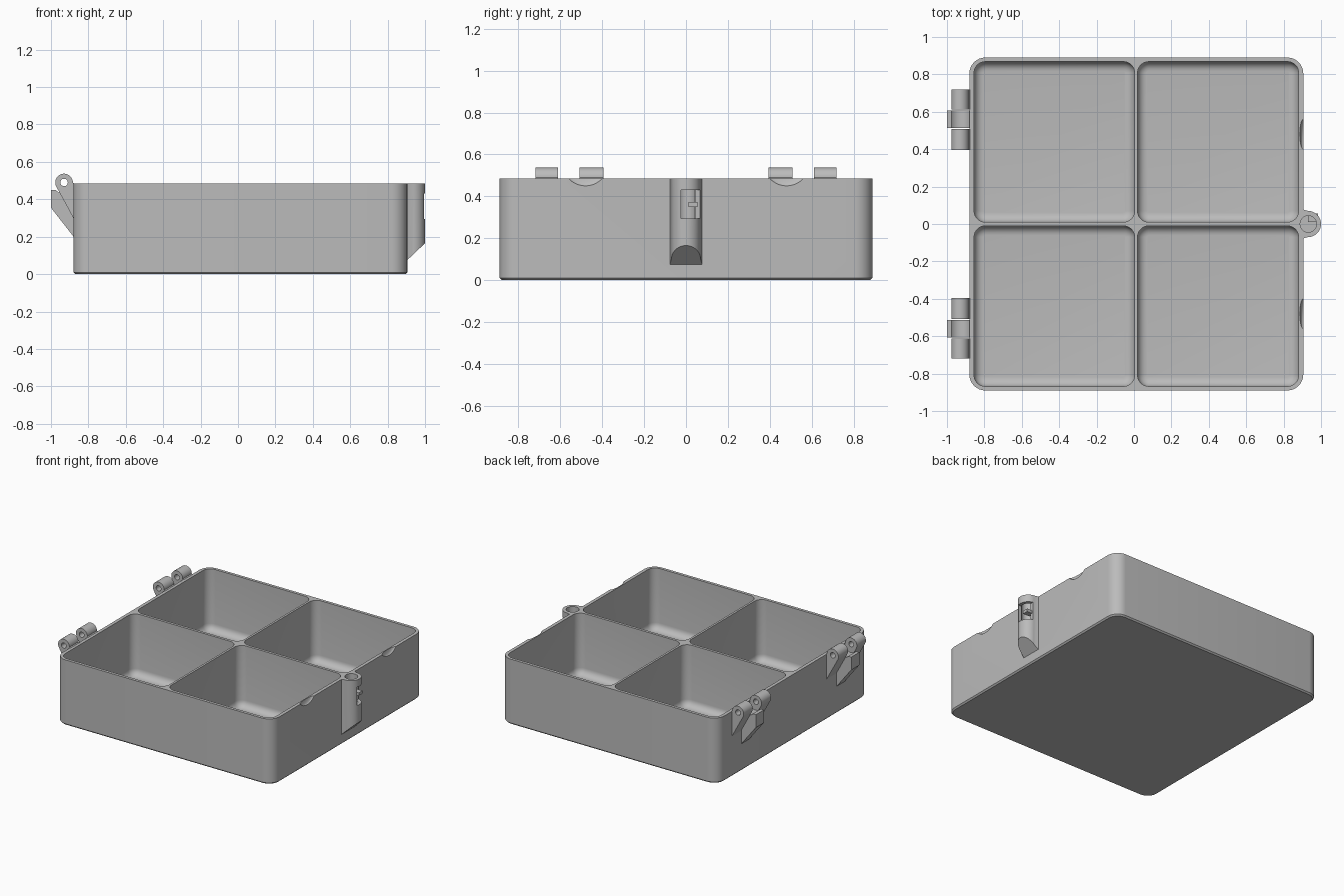
import bpy
import bmesh
from math import cos, sin, pi, radians, sqrt

cube = bpy.data.objects.get("Cube")
if cube:
    bpy.data.objects.remove(cube, do_unlink=True)

grey = bpy.data.materials.new("light grey plastic")
grey.use_nodes = True
colour = (0.5, 0.5, 0.5, 1)
grey.diffuse_color = colour
grey.node_tree.nodes["Principled BSDF"].inputs["Base Color"].default_value = colour


def arc(cx, cy, r, start, end, steps):
    """Points along an arc, angles in degrees."""
    angles = [radians(start + (end - start) * i / steps) for i in range(steps + 1)]
    return [(cx + r * cos(a), cy + r * sin(a)) for a in angles]


def rounded_rect(x0, x1, y0, y1, r, z):
    corners = [(x1 - r, y1 - r), (x0 + r, y1 - r), (x0 + r, y0 + r), (x1 - r, y0 + r)]
    ring = []
    for i, (cx, cy) in enumerate(corners):
        ring += arc(cx, cy, r, 90 * i, 90 * i + 90, 8)
    return [(x, y, z) for x, y in ring]


def loft(name, rings):
    """Closed solid skinned over matching rings."""
    bm = bmesh.new()
    loops = [[bm.verts.new(p) for p in ring] for ring in rings]
    n = len(loops[0])
    for low, high in zip(loops, loops[1:]):
        for i in range(n):
            j = (i + 1) % n
            bm.faces.new((low[i], low[j], high[j], high[i]))
    bm.faces.new(loops[0][::-1])
    bm.faces.new(loops[-1])
    bmesh.ops.recalc_face_normals(bm, faces=bm.faces)
    mesh = bpy.data.meshes.new(name)
    bm.to_mesh(mesh)
    bm.free()
    mesh.materials.append(grey)
    obj = bpy.data.objects.new(name, mesh)
    bpy.context.collection.objects.link(obj)
    return obj


def extrude_y(name, profile, y0, y1):
    return loft(name, [[(x, y, z) for x, z in profile] for y in (y0, y1)])


def block(name, x0, x1, y0, y1, z0, z1):
    return extrude_y(name, [(x0, z0), (x1, z0), (x1, z1), (x0, z1)], y0, y1)


def combine(target, other, operation):
    """Apply a boolean and remove the helper solid."""
    mod = target.modifiers.new("boolean", 'BOOLEAN')
    mod.object = other
    mod.operation = operation
    mod.solver = 'EXACT'
    bpy.context.view_layer.objects.active = target
    bpy.ops.object.modifier_apply(modifier=mod.name)
    bpy.data.objects.remove(other, do_unlink=True)


def smooth(obj):
    bpy.ops.object.select_all(action='DESELECT')
    obj.select_set(True)
    bpy.context.view_layer.objects.active = obj
    bpy.ops.object.shade_smooth_by_angle(angle=radians(30))


TOP = 0.485
LEFT, RIGHT, HALF = -0.88, 0.905, 0.89

# Outer body with a small chamfer round the base
tray = loft("tray", [
    rounded_rect(LEFT + e, RIGHT - e, -HALF + e, HALF - e, 0.085 - e, z)
    for e, z in ((0.01, 0), (0, 0.01), (0, TOP))])

# Latch post with a sloped foot, flaring into the wall
outline = [(0.885, -0.078), (0.905, -0.077)] + arc(0.93, 0, 0.07, -90, 90, 24)
outline += [(0.905, 0.077), (0.885, 0.078)]
foot = [(x, y, 0.075 + 0.95 * (x - RIGHT)) for x, y in outline]
combine(tray, loft("post", [foot, [(x, y, TOP) for x, y in outline]]), 'UNION')

# Four compartments with filleted floors
FLOOR, FILLET = 0.03, 0.05
for x0, x1 in ((-0.855, 0.003), (0.019, 0.88)):
    for y0, y1 in ((0.01, 0.868), (-0.868, -0.01)):
        rings = []
        for i in range(7):
            a = radians(15 * i)
            e = FILLET * (1 - sin(a))
            rings.append(rounded_rect(x0 + e, x1 - e, y0 + e, y1 - e, 0.06 - e,
                                      FLOOR + FILLET * (1 - cos(a))))
        rings.append(rounded_rect(x0, x1, y0, y1, 0.06, TOP + 0.1))
        combine(tray, loft("pocket", rings), 'DIFFERENCE')

# Bore and side window of the latch post
bore = arc(0.932, 0, 0.044, 0, 345, 23)
combine(tray, loft("bore", [[(x, y, z) for x, y in bore] for z in (0.29, 0.6)]), 'DIFFERENCE')
combine(tray, block("window", 0.945, 1.1, -0.025, 0.068, 0.295, 0.43), 'DIFFERENCE')

# Shallow finger scoops in the latch-side rim
for y in (-0.48, 0.48):
    bpy.ops.mesh.primitive_uv_sphere_add(segments=48, ring_count=24, radius=0.109,
                                         location=(RIGHT, y, 0.559))
    scoop = bpy.context.object
    scoop.scale = (0.23, 1, 1)
    bpy.ops.object.transform_apply(location=False, rotation=False, scale=True)
    scoop.data.materials.append(grey)
    combine(tray, scoop, 'DIFFERENCE')
smooth(tray)

# Small catch inside the window
block("latch_catch", 0.93, 0.985, 0.012, 0.055, 0.35, 0.372)

# Hinges: two bored knuckles and a stop block each
PIN_X, PIN_Z = -0.93, 0.49
knuckle = arc(PIN_X, PIN_Z, 0.047, 0, 210, 24) + [(-0.875, 0.29), (-0.875, PIN_Z - 0.006)]
r = 0.06
stop = [(-0.875, 0.195), (-1, 0.355), (-1, 0.45)]
stop += arc(PIN_X, PIN_Z, r, 222, 336, 14) + [(-0.875, PIN_Z - sqrt(r * r - 0.055 ** 2))]
for side, s in (("back", 1), ("front", -1)):
    for part, y0, y1 in (("inner", 0.395, 0.508), ("outer", 0.612, 0.718)):
        obj = extrude_y(f"{side}_{part}_hinge_knuckle", knuckle, s * y0, s * y1)
        hole = extrude_y("pin_hole", arc(PIN_X, PIN_Z, 0.02, 0, 340, 17), s * 0.3, s * 0.8)
        combine(obj, hole, 'DIFFERENCE')
        smooth(obj)
    smooth(extrude_y(f"{side}_hinge_stop", stop, s * 0.513, s * 0.607))
